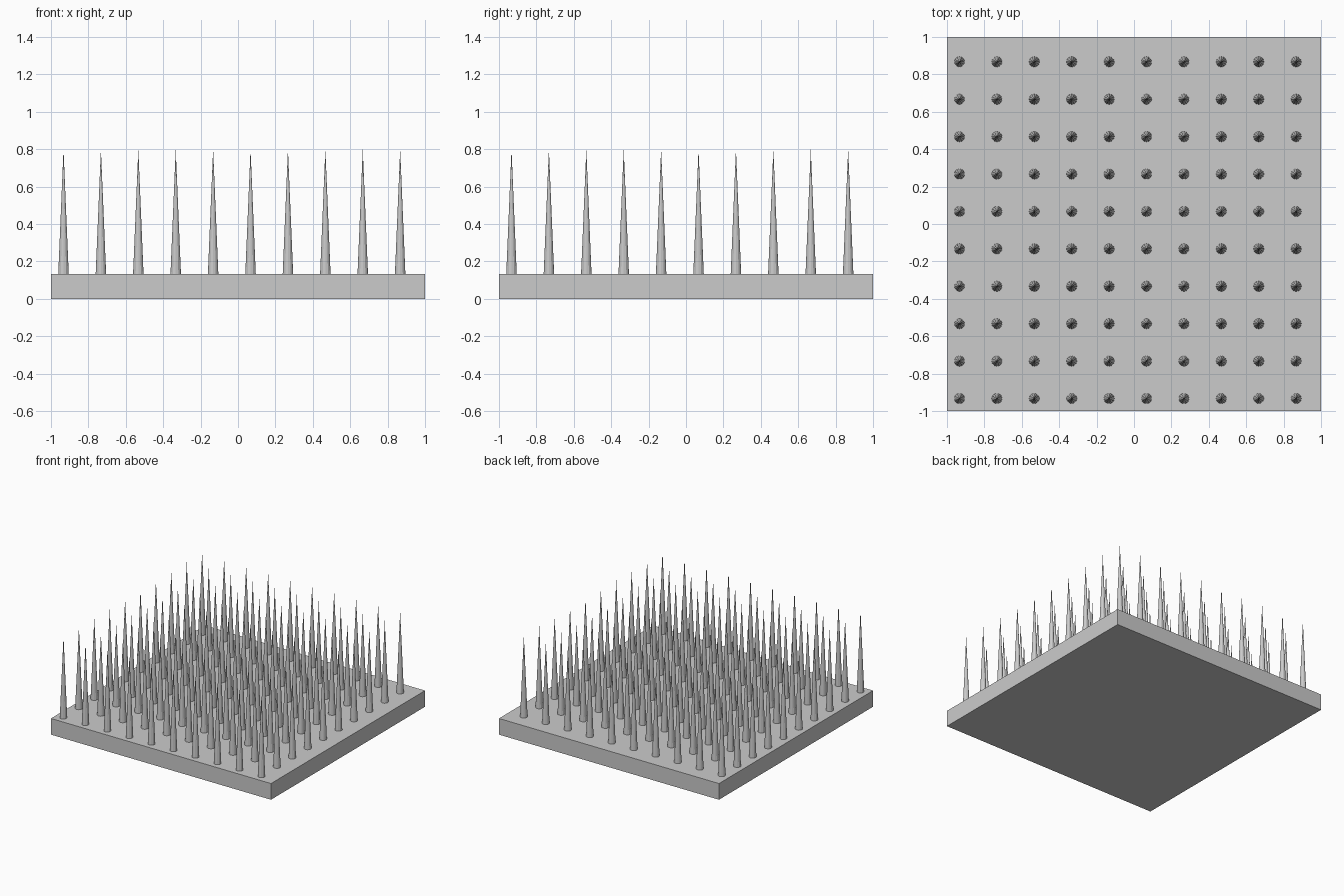
import bpy
import bmesh
from mathutils import Matrix

cube = bpy.data.objects.get("Cube")
if cube:
    bpy.data.objects.remove(cube, do_unlink=True)

SLAB_HEIGHT = 0.133
SPIKE_HEIGHT = 0.667
SPIKE_RADIUS = 0.028
SPIKE_SIDES = 12
ROWS = 10
SPACING = 0.2
FIRST = -0.933

grey = bpy.data.materials.new("plain_grey")
grey.use_nodes = True
grey.diffuse_color = (0.6, 0.6, 0.6, 1)
grey.node_tree.nodes["Principled BSDF"].inputs["Base Color"].default_value = (0.6, 0.6, 0.6, 1)


def add_object(name, bm):
    mesh = bpy.data.meshes.new(name)
    bm.to_mesh(mesh)
    bm.free()
    mesh.materials.append(grey)
    obj = bpy.data.objects.new(name, mesh)
    bpy.context.collection.objects.link(obj)
    return obj


# Square base slab
bm = bmesh.new()
bmesh.ops.create_cube(bm, size=1, matrix=Matrix.Translation((0, 0, SLAB_HEIGHT / 2))
                      @ Matrix.Diagonal((2, 2, SLAB_HEIGHT, 1)))
add_object("base_slab", bm)

# Grid of pointed spikes, set slightly towards the front right corner
bm = bmesh.new()
for row in range(ROWS):
    for column in range(ROWS):
        place = Matrix.Translation((FIRST + column * SPACING, FIRST + row * SPACING,
                                    SLAB_HEIGHT + SPIKE_HEIGHT / 2))
        bmesh.ops.create_cone(bm, cap_ends=True, segments=SPIKE_SIDES,
                              radius1=SPIKE_RADIUS, radius2=0,
                              depth=SPIKE_HEIGHT, matrix=place)
bmesh.ops.remove_doubles(bm, verts=bm.verts, dist=0.0001)
add_object("spikes", bm)
